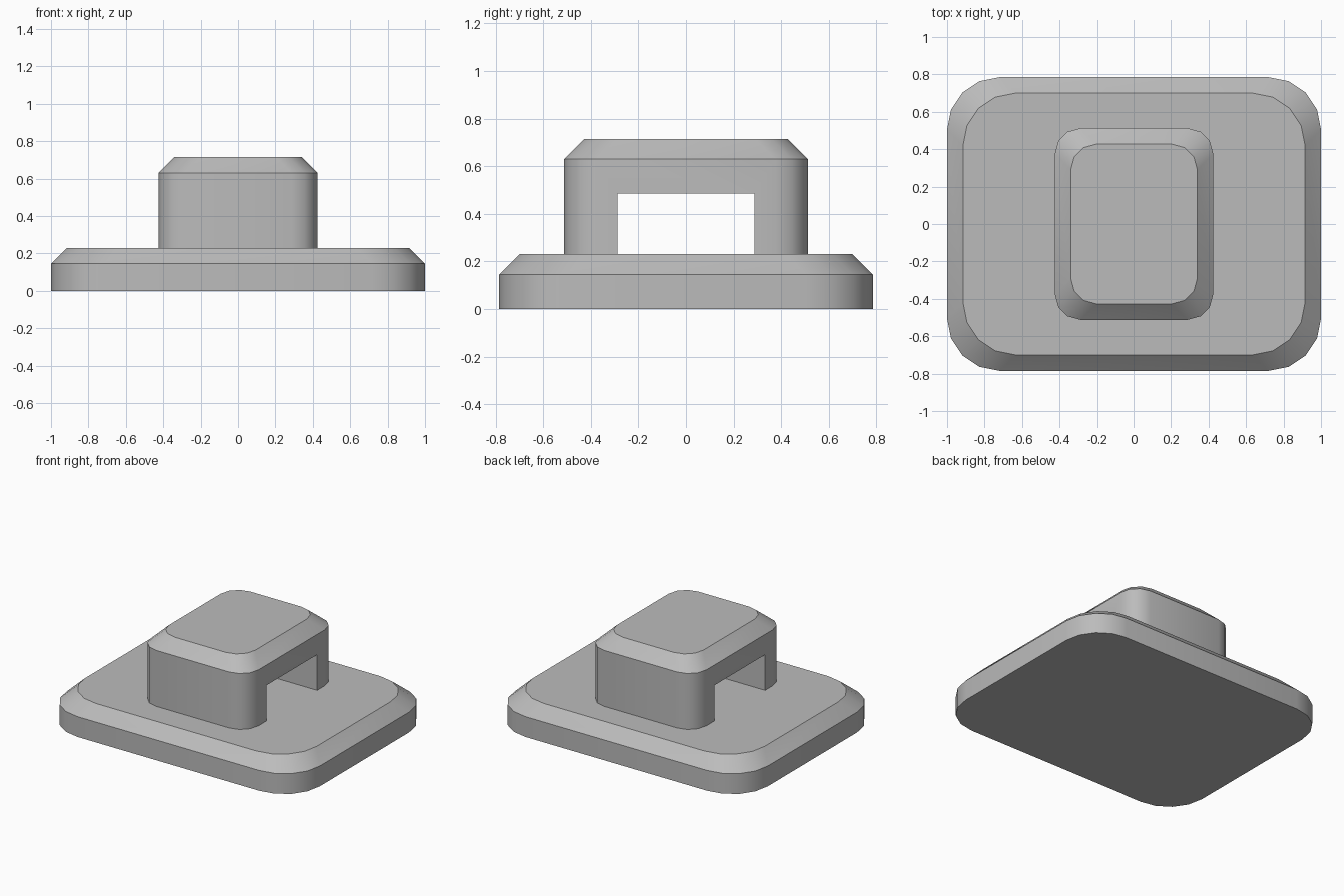
import bpy, bmesh, math

old = bpy.data.objects.get("Cube")
if old:
    bpy.data.objects.remove(old, do_unlink=True)

grey = bpy.data.materials.new("mid_grey")
grey.use_nodes = True
grey.diffuse_color = (0.5, 0.5, 0.5, 1)
grey.node_tree.nodes["Principled BSDF"].inputs["Base Color"].default_value = (0.5, 0.5, 0.5, 1)


def rounded_outline(hx, hy, radius, segments):
    """Points of a rounded rectangle, counter-clockwise."""
    points = []
    for i, (sx, sy) in enumerate([(1, 1), (-1, 1), (-1, -1), (1, -1)]):
        for k in range(segments + 1):
            a = math.pi / 2 * (i + k / segments)
            points.append((sx * (hx - radius) + radius * math.cos(a),
                           sy * (hy - radius) + radius * math.sin(a)))
    return points


def chamfered_block(name, hx, hy, radius, segments, bottom, shoulder, top):
    """Rounded block whose upper rim slopes in at 45 degrees."""
    inset = top - shoulder
    bm = bmesh.new()
    rings = []
    for z, d in [(bottom, 0), (shoulder, 0), (top, inset)]:
        outline = rounded_outline(hx - d, hy - d, radius, segments)
        rings.append([bm.verts.new((x, y, z)) for x, y in outline])
    bm.faces.new(rings[0][::-1])
    bm.faces.new(rings[-1])
    n = len(rings[0])
    for low, high in zip(rings, rings[1:]):
        for i in range(n):
            j = (i + 1) % n
            bm.faces.new((low[i], low[j], high[j], high[i]))
    mesh = bpy.data.meshes.new(name)
    bm.to_mesh(mesh)
    bm.free()
    mesh.materials.append(grey)
    obj = bpy.data.objects.new(name, mesh)
    bpy.context.collection.objects.link(obj)
    return obj


def smooth(obj):
    bpy.ops.object.select_all(action='DESELECT')
    obj.select_set(True)
    bpy.context.view_layer.objects.active = obj
    bpy.ops.object.shade_smooth_by_angle(angle=math.radians(35))


# Base plate
base = chamfered_block("base_plate", 1.0, 0.785, 0.28, 4, 0, 0.145, 0.23)
smooth(base)

# Raised bridge handle
handle = chamfered_block("bridge_handle", 0.425, 0.512, 0.137, 3, 0.23, 0.63, 0.715)

# Slot through the handle from side to side
bpy.ops.mesh.primitive_cube_add(size=1, location=(0, 0, 0.285))
cutter = bpy.context.object
cutter.name = "slot_cutter"
cutter.scale = (1.2, 0.575, 0.4)
cutter.data.materials.append(grey)
cutter.hide_render = True
cut = handle.modifiers.new("slot", 'BOOLEAN')
cut.operation = 'DIFFERENCE'
cut.solver = 'EXACT'
cut.object = cutter
bpy.context.view_layer.objects.active = handle
bpy.ops.object.modifier_apply(modifier=cut.name)
bpy.data.objects.remove(cutter, do_unlink=True)
smooth(handle)
